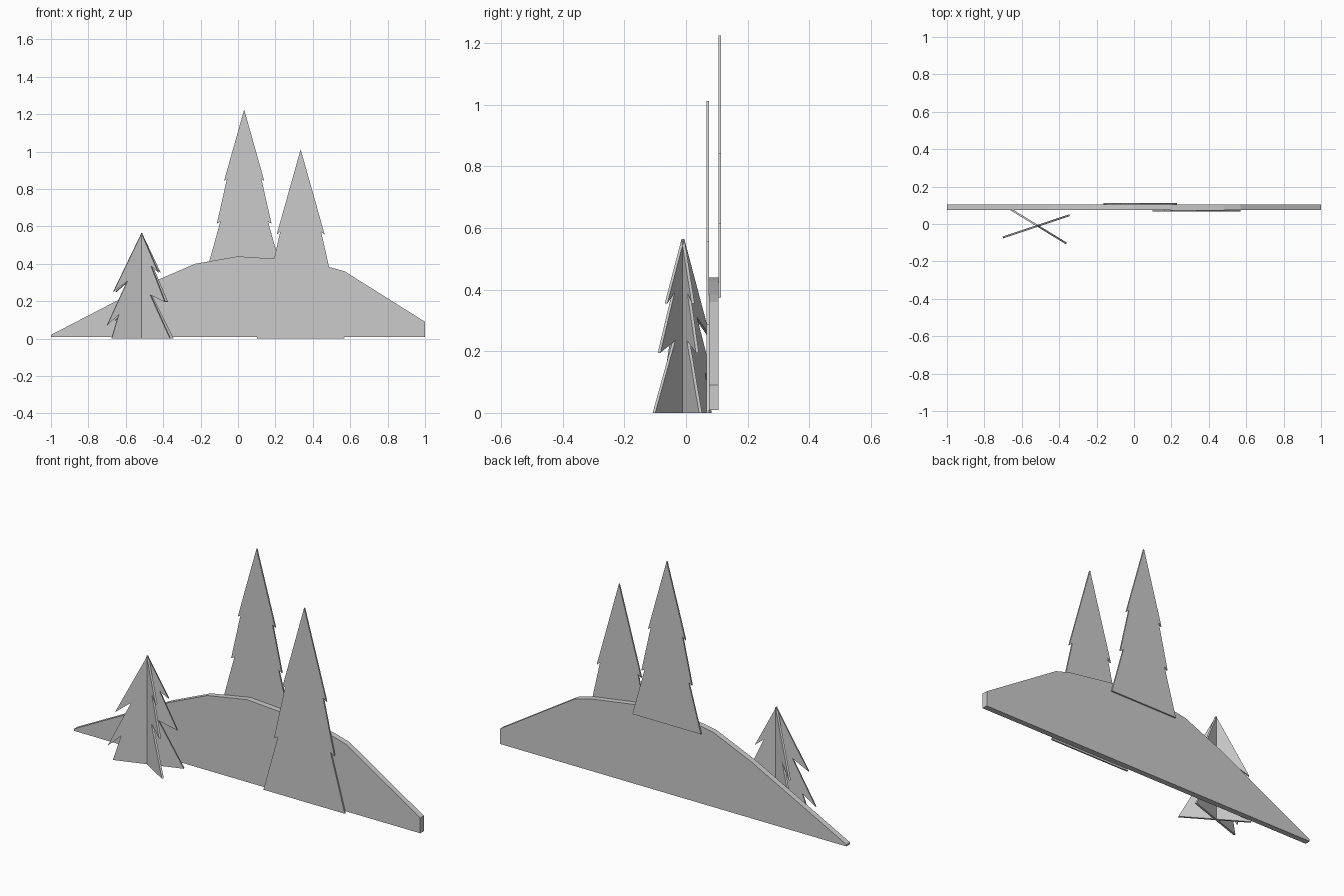
import bpy, math
from mathutils import Matrix

if "Cube" in bpy.data.objects:
    bpy.data.objects.remove(bpy.data.objects["Cube"])


def panel(name, outline, thickness, loc, angle=0.0):
    """Flat cut-out: an (x, z) outline given thickness along y, centred on loc."""
    n, h = len(outline), thickness / 2
    verts = [(x, -h, z) for x, z in outline] + [(x, h, z) for x, z in outline]
    faces = [tuple(range(n)), tuple(reversed(range(n, 2 * n)))]
    faces += [(i, i + n, (i + 1) % n + n, (i + 1) % n) for i in range(n)]
    mesh = bpy.data.meshes.new(name)
    mesh.from_pydata(verts, [], faces)
    mesh.transform(Matrix.Rotation(angle, 4, 'Z'))
    mesh.update()
    obj = bpy.data.objects.new(name, mesh)
    obj.location = loc
    bpy.context.collection.objects.link(obj)
    return obj


# Hill board
hill = [(-1, 0.01), (1, 0.01), (1, 0.09), (0.57, 0.36), (0.48, 0.385),
        (0.2, 0.427), (0, 0.44), (-0.23, 0.40), (-0.45, 0.305), (-1, 0.02)]
panel("hill", hill, 0.03, (0, 0.09, 0))

# Tall flat trees: half outline (half width, height) for unit height, mirrored
half = [(0.232, 0), (0.150, 0.295), (0.172, 0.282), (0.108, 0.565),
        (0.127, 0.549)]
tall = half + [(0, 1)] + [(-x, z) for x, z in reversed(half)]
for name, height, loc in (("back_tree", 0.85, (0.033, 0.109, 0.375)),
                          ("front_tree", 1.012, (0.335, 0.071, 0))):
    panel(name, [(x * height, z * height) for x, z in tall], 0.008, loc)

# Small tree made of two crossed, uneven panels
small = [(-0.17, 0), (0.18, 0), (0.055, 0.235), (0.148, 0.195), (0.06, 0.39),
         (0.105, 0.355), (0, 0.565), (-0.16, 0.25), (-0.08, 0.31),
         (-0.196, 0.07), (-0.13, 0.13)]
for name, deg in (("small_tree_panel_a", 18.5), ("small_tree_panel_b", -31.5)):
    panel(name, small, 0.01, (-0.515, -0.01, 0), math.radians(deg))
